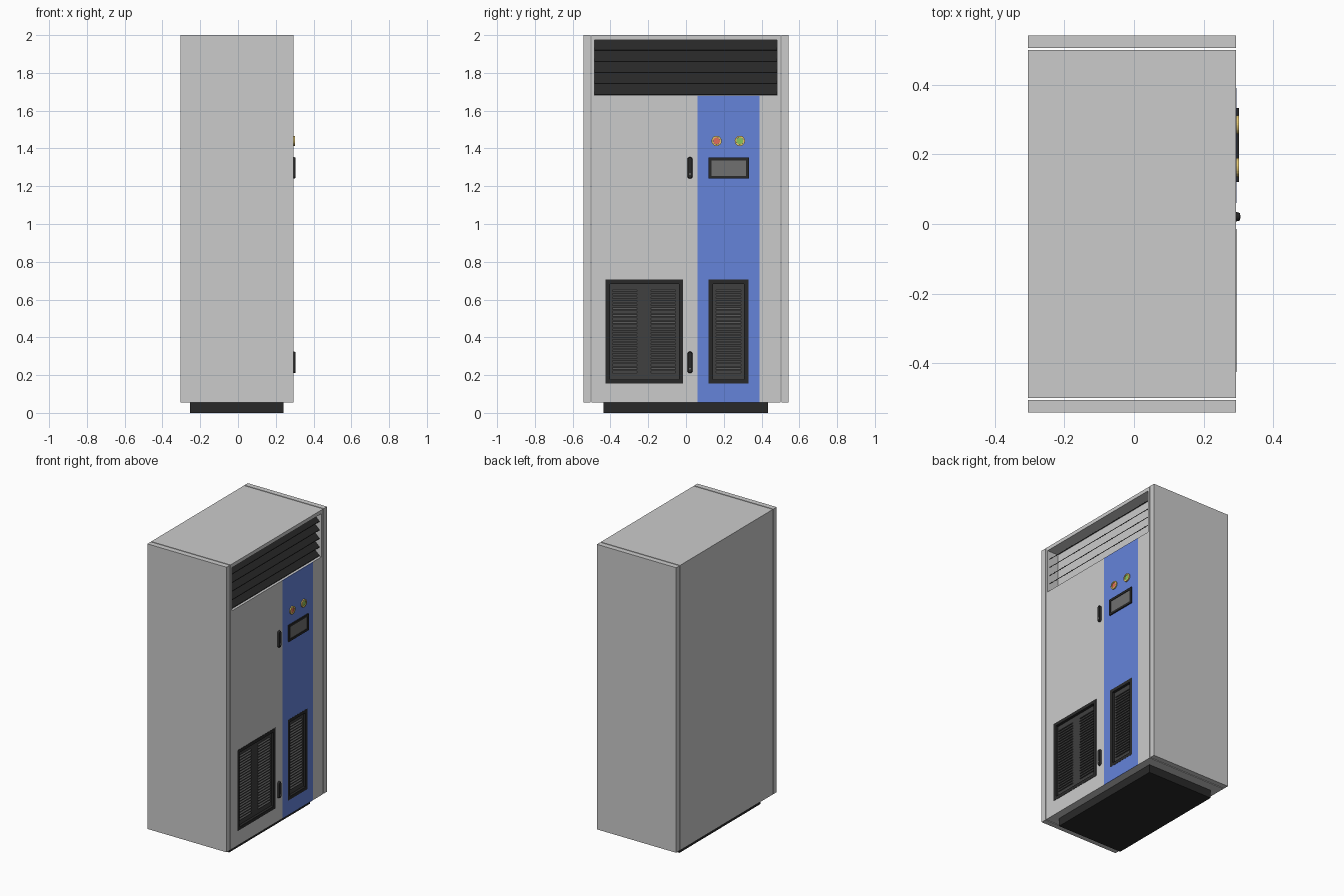
import bpy, bmesh, math
from mathutils import Matrix, Vector

if "Cube" in bpy.data.objects:
    bpy.data.objects.remove(bpy.data.objects["Cube"])


def material(name, r, g, b):
    m = bpy.data.materials.new(name)
    m.diffuse_color = (r, g, b, 1)
    m.use_nodes = True
    m.node_tree.nodes["Principled BSDF"].inputs["Base Color"].default_value = m.diffuse_color
    return m


BLACK = material("black", 0.022, 0.022, 0.022)
DARK = material("dark_grey", 0.05, 0.05, 0.05)
SCREEN = material("screen_grey", 0.16, 0.16, 0.16)
SLAT = material("slat_grey", 0.09, 0.09, 0.09)
BLUE = material("blue", 0.13, 0.23, 0.70)
GOLD = material("gold", 0.75, 0.55, 0.15)
RED = material("red", 0.75, 0.15, 0.10)
GREEN = material("green", 0.25, 0.55, 0.10)
FRONT = 0.293          # x of the cabinet face
BACK = -0.305


def finish(name, bm, mat=None):
    bmesh.ops.recalc_face_normals(bm, faces=bm.faces[:])
    me = bpy.data.meshes.new(name)
    bm.to_mesh(me)
    bm.free()
    ob = bpy.data.objects.new(name, me)
    bpy.context.collection.objects.link(ob)
    if mat:
        me.materials.append(mat)
    return ob


def add_box(bm, x0, x1, y0, y1, z0, z1):
    centre = Vector(((x0 + x1) / 2, (y0 + y1) / 2, (z0 + z1) / 2))
    size = Matrix.Diagonal((x1 - x0, y1 - y0, z1 - z0, 1))
    bmesh.ops.create_cube(bm, size=1, matrix=Matrix.Translation(centre) @ size)


def boxes(name, specs, mat=None):
    bm = bmesh.new()
    for s in specs:
        add_box(bm, *s)
    return finish(name, bm, mat)


def extrude_y(bm, profile, y0, y1):
    """Sweep an (x, z) profile along y."""
    face = bm.faces.new([bm.verts.new((x, y0, z)) for x, z in profile])
    geo = bmesh.ops.extrude_face_region(bm, geom=[face])["geom"]
    verts = [v for v in geo if isinstance(v, bmesh.types.BMVert)]
    bmesh.ops.translate(bm, verts=verts, vec=(0, y1 - y0, 0))


def frame(x0, x1, y0, y1, z0, z1, w):
    return [(x0, x1, y0, y0 + w, z0, z1), (x0, x1, y1 - w, y1, z0, z1),
            (x0, x1, y0 + w, y1 - w, z0, z0 + w), (x0, x1, y0 + w, y1 - w, z1 - w, z1)]


def cut(ob, spec):
    cutter = boxes("cutter", [spec])
    cutter.hide_render = True
    mod = ob.modifiers.new("cut", 'BOOLEAN')
    mod.operation, mod.solver, mod.object = 'DIFFERENCE', 'EXACT', cutter
    bpy.context.view_layer.objects.active = ob
    bpy.ops.object.modifier_apply(modifier=mod.name)
    bpy.data.objects.remove(cutter)


# Cabinet body with recesses for the outlet and the two intake vents
VZ0, VZ1 = 0.155, 0.705
VENTS = {"large_vent": (-0.425, -0.015, [(-0.39, -0.26), (-0.185, -0.055)]),
         "small_vent": (0.12, 0.33, [(0.16, 0.29)])}
body = boxes("cabinet_body", [(BACK, FRONT, -0.5, 0.5, 0.055, 2.0)])
cut(body, (FRONT - 0.085, FRONT + 0.1, -0.485, 0.482, 1.68, 1.975))
for y0, y1, _ in VENTS.values():
    cut(body, (FRONT - 0.04, FRONT + 0.1, y0, y1, VZ0, VZ1))

# Side panels and plinth
for side, s in (("left", -1), ("right", 1)):
    a, b = sorted((s * 0.506, s * 0.542))
    boxes(side + "_side_panel", [(BACK, FRONT, a, b, 0.055, 2.0)])
boxes("plinth", [(-0.255, 0.24, -0.437, 0.435, 0, 0.055)], BLACK)

# Blue strip on the front, left open around the small vent
P0, P1 = FRONT - 0.002, FRONT + 0.001
boxes("blue_panel", [(P0, P1, 0.06, 0.12, 0.055, 1.68), (P0, P1, 0.33, 0.39, 0.055, 1.68),
                     (P0, P1, 0.12, 0.33, 0.055, VZ0), (P0, P1, 0.12, 0.33, VZ1, 1.68)], BLUE)

# Outlet louvre blades, sloping down and outwards
bm = bmesh.new()
for i in range(5):
    z = 1.682 + i * 0.0585
    xo, xi = FRONT - 0.015, FRONT - 0.075
    extrude_y(bm, [(xo, z), (xo, z + 0.004), (xi, z + 0.0585), (xi, z + 0.0525)], -0.484, 0.481)
finish("outlet_louvres", bm, BLACK)

# Intake vents: frame, recessed plate and slats
for name, (y0, y1, columns) in VENTS.items():
    boxes(name + "_frame", frame(FRONT - 0.04, FRONT + 0.002, y0, y1, VZ0, VZ1, 0.022), BLACK)
    boxes(name + "_plate", [(FRONT - 0.04, FRONT - 0.016, y0 + 0.02, y1 - 0.02,
                             VZ0 + 0.02, VZ1 - 0.02)], DARK)
    bm = bmesh.new()
    for c0, c1 in columns:
        for i in range(24):
            z = 0.212 + i * 0.0187
            x = FRONT - 0.017
            extrude_y(bm, [(x, z), (x + 0.009, z), (x, z + 0.010)], c0, c1)
    finish(name + "_slats", bm, SLAT)

# Display with raised bezel
boxes("display_bezel", frame(FRONT, FRONT + 0.009, 0.12, 0.333, 1.24, 1.352, 0.015), BLACK)
boxes("display_screen", [(FRONT, FRONT + 0.005, 0.133, 0.32, 1.253, 1.339)], SCREEN)


def disc(name, y, z, r, x0, x1, mat, segs=32):
    bm = bmesh.new()
    m = Matrix.Translation(((x0 + x1) / 2, y, z)) @ Matrix.Rotation(math.pi / 2, 4, 'Y')
    bmesh.ops.create_cone(bm, cap_ends=True, segments=segs, radius1=r, radius2=r,
                          depth=x1 - x0, matrix=m)
    ob = finish(name, bm, mat)
    bpy.context.view_layer.objects.active = ob
    ob.select_set(True)
    bpy.ops.object.shade_smooth_by_angle()
    ob.select_set(False)


def ring(name, y, z, ro, ri, x0, x1, mat, n=32):
    bm = bmesh.new()
    loops = [[bm.verts.new((x, y + r * math.cos(2 * math.pi * i / n),
                            z + r * math.sin(2 * math.pi * i / n))) for i in range(n)]
             for x, r in ((x0, ro), (x1, ro), (x1, ri), (x0, ri))]
    for k in range(4):
        a, b = loops[k], loops[(k + 1) % 4]
        for i in range(n):
            bm.faces.new((a[i], a[(i + 1) % n], b[(i + 1) % n], b[i]))
    finish(name, bm, mat)


# Push buttons
for name, y, mat in (("red_button", 0.162, RED), ("green_button", 0.285, GREEN)):
    ring(name + "_ring", y, 1.44, 0.027, 0.018, FRONT, FRONT + 0.009, GOLD)
    disc(name, y, 1.44, 0.0175, FRONT, FRONT + 0.005, mat)

# Door handles with rounded ends and a lock
for name, z0 in (("lower_handle", 0.21), ("upper_handle", 1.24)):
    bm = bmesh.new()
    r, y, h = 0.014, 0.021, 0.115
    pts = [(y + r * math.cos(t), z0 + (h - r if i < 9 else r) + r * math.sin(t))
           for i, t in ((i, math.pi * (i if i < 9 else i - 1) / 8) for i in range(18))]
    low = [bm.verts.new((FRONT, a, b)) for a, b in pts]
    top = [bm.verts.new((FRONT + 0.012, y + (a - y) * 0.75, z0 + h / 2 + (b - z0 - h / 2) * 0.95))
           for a, b in pts]
    bm.faces.new(low)
    bm.faces.new(top)
    for i in range(18):
        j = (i + 1) % 18
        bm.faces.new((low[i], low[j], top[j], top[i]))
    finish(name, bm, BLACK)
    disc(name + "_lock", y, z0 + 0.024, 0.005, FRONT + 0.01, FRONT + 0.0125, SCREEN, 16)
